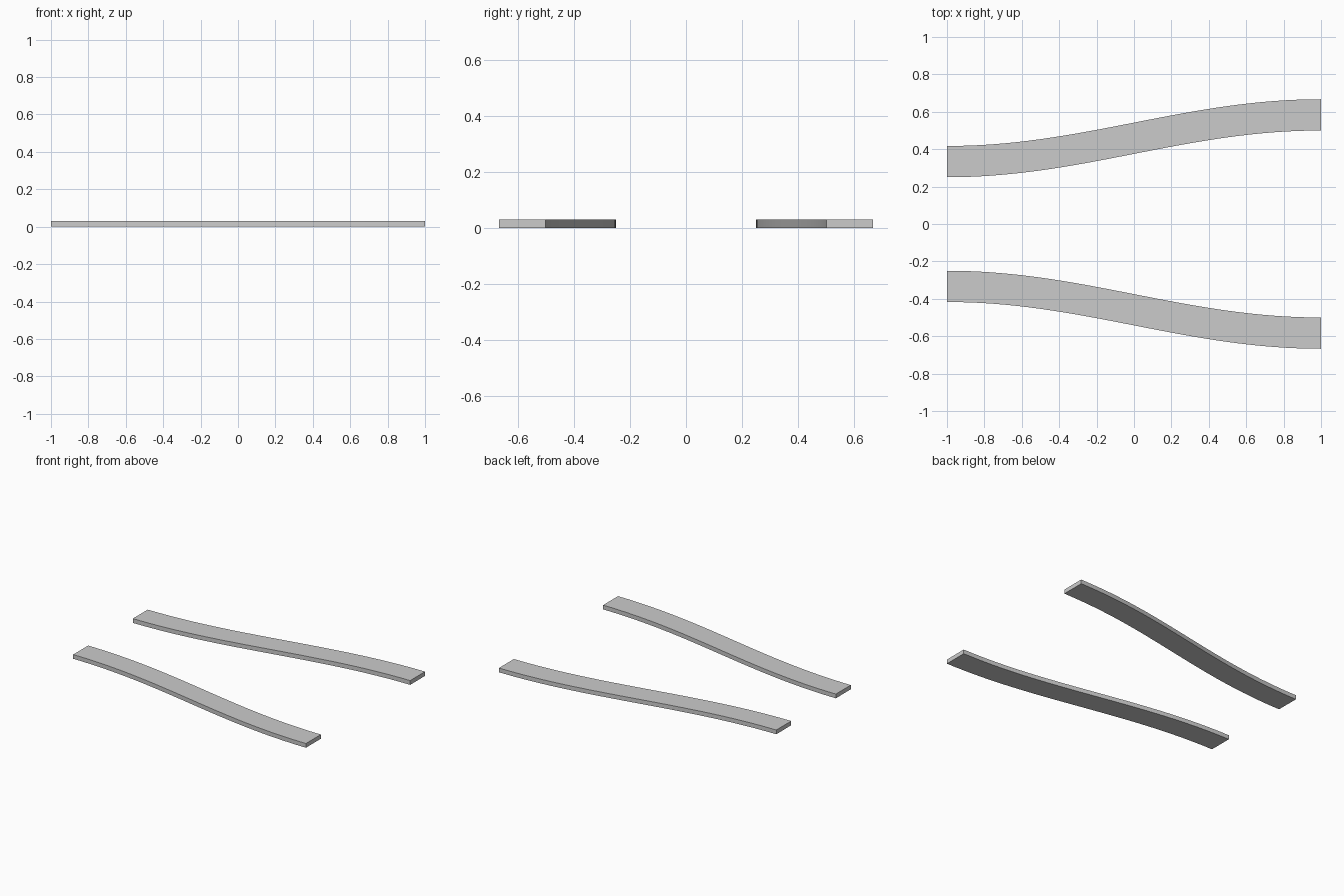
import bpy, bmesh, math

if "Cube" in bpy.data.objects:
    bpy.data.objects.remove(bpy.data.objects["Cube"])

SEGMENTS = 32
WIDTH, HEIGHT = 0.167, 0.03
INNER_START, SPREAD = 0.25, 0.25


def curved_strip(name, side):
    # S-curved outline with constant width in y, extruded upward
    inner, outer = [], []
    for i in range(SEGMENTS + 1):
        t = i / SEGMENTS
        y = INNER_START + SPREAD * (1 - math.cos(math.pi * t)) / 2
        inner.append((2 * t - 1, side * y, 0))
        outer.append((2 * t - 1, side * (y + WIDTH), 0))
    bm = bmesh.new()
    face = bm.faces.new([bm.verts.new(p) for p in inner + outer[::-1]])
    top = bmesh.ops.extrude_face_region(bm, geom=[face], use_keep_orig=True)
    verts = [g for g in top["geom"] if isinstance(g, bmesh.types.BMVert)]
    bmesh.ops.translate(bm, verts=verts, vec=(0, 0, HEIGHT))
    bmesh.ops.recalc_face_normals(bm, faces=bm.faces[:])
    mesh = bpy.data.meshes.new(name)
    bm.to_mesh(mesh)
    bm.free()
    obj = bpy.data.objects.new(name, mesh)
    bpy.context.collection.objects.link(obj)
    # Smooth long sides, crisp corners
    bpy.ops.object.select_all(action='DESELECT')
    obj.select_set(True)
    bpy.context.view_layer.objects.active = obj
    bpy.ops.object.shade_smooth_by_angle(angle=math.radians(30))


# Mirrored pair of flaring strips
curved_strip("front_strip", -1)
curved_strip("back_strip", 1)
